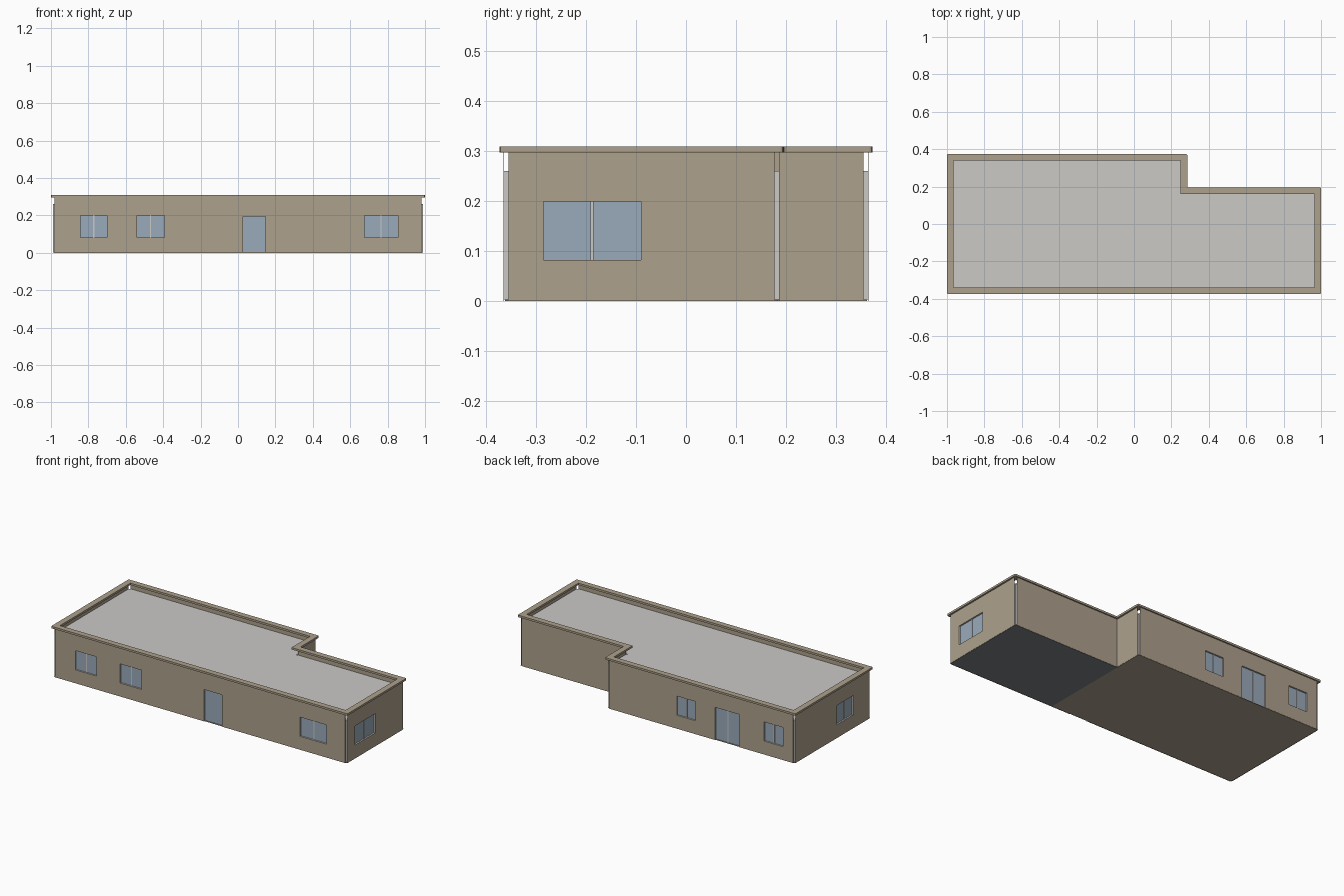
import bpy, bmesh, math

if "Cube" in bpy.data.objects:
    bpy.data.objects.remove(bpy.data.objects["Cube"])


def material(name, r, g, b):
    m = bpy.data.materials.new(name)
    m.diffuse_color = (r, g, b, 1)
    m.use_nodes = True
    m.node_tree.nodes["Principled BSDF"].inputs["Base Color"].default_value = m.diffuse_color
    return m


TAN = material("tan_siding", 0.42, 0.355, 0.265)
GREY = material("pale_grey", 0.60, 0.585, 0.565)
GLASS = material("blue_glass", 0.32, 0.40, 0.49)
DARK = material("slate_floor", 0.21, 0.22, 0.23)

ROOF_Z, WALL_Z, TOP_Z, FLOOR_Z = 0.26, 0.297, 0.309, 0.003

# L-shaped footprint and the outward direction of each corner
FOOT = [(-.99, -.366), (.99, -.366), (.99, .187), (.275, .187), (.275, .366), (-.99, .366)]
OUT = [(-1, -1), (1, -1), (1, 1), (1, 1), (1, 1), (-1, 1)]


def offset(dx, dy):
    return [(x + sx * dx, y + sy * dy) for (x, y), (sx, sy) in zip(FOOT, OUT)]


def finish(bm, name, mat, rot=0):
    bmesh.ops.recalc_face_normals(bm, faces=bm.faces)
    me = bpy.data.meshes.new(name)
    bm.to_mesh(me)
    bm.free()
    me.materials.append(mat)
    ob = bpy.data.objects.new(name, me)
    ob.rotation_euler.z = rot
    bpy.context.collection.objects.link(ob)
    return ob


def slab(name, pts, z0, z1, mat):
    bm = bmesh.new()
    face = bm.faces.new([bm.verts.new((x, y, z0)) for x, y in pts])
    new = bmesh.ops.extrude_face_region(bm, geom=[face], use_keep_orig=True)["geom"]
    verts = [v for v in new if isinstance(v, bmesh.types.BMVert)]
    bmesh.ops.translate(bm, verts=verts, vec=(0, 0, z1 - z0))
    return finish(bm, name, mat)


def plate(name, u0, u1, y0, y1, z0, z1, mat, rot):
    """Box in the wall's local frame, where -y faces outward."""
    bm = bmesh.new()
    bmesh.ops.create_cube(bm, size=1)
    for v in bm.verts:
        v.co = (u1 if v.co.x > 0 else u0, y1 if v.co.y > 0 else y0, z1 if v.co.z > 0 else z0)
    finish(bm, name, mat, rot)


def panel(name, u0, u1, dist, z0, z1, openings, thick, mat, rot):
    """Wall sheet with rectangular openings, thickened inward."""
    us = sorted({u0, u1, *[o[0] for o in openings], *[o[1] for o in openings]})
    zs = sorted({z0, z1, *[o[2] for o in openings if o[2] > z0], *[o[3] for o in openings]})
    bm = bmesh.new()
    grid = {(i, k, s): bm.verts.new((u, -dist + s * thick, z))
            for i, u in enumerate(us) for k, z in enumerate(zs) for s in (0, 1)}

    def solid(i, k):
        if not (0 <= i < len(us) - 1 and 0 <= k < len(zs) - 1):
            return False
        u, z = (us[i] + us[i + 1]) / 2, (zs[k] + zs[k + 1]) / 2
        return not any(a < u < b and c < z < d for a, b, c, d, _ in openings)

    def quad(*keys):
        bm.faces.new([grid[k] for k in keys])

    for i in range(len(us) - 1):
        for k in range(len(zs) - 1):
            if not solid(i, k):
                continue
            for s in (0, 1):
                quad((i, k, s), (i + 1, k, s), (i + 1, k + 1, s), (i, k + 1, s))
            for di in (0, 1):
                if not solid(i + 2 * di - 1, k):
                    quad((i + di, k, 0), (i + di, k + 1, 0), (i + di, k + 1, 1), (i + di, k, 1))
                if not solid(i, k + 2 * di - 1):
                    quad((i, k + di, 0), (i + 1, k + di, 0), (i + 1, k + di, 1), (i, k + di, 1))
    bmesh.ops.delete(bm, geom=[v for v in bm.verts if not v.link_faces], context='VERTS')
    finish(bm, name, mat, rot)


def wall(name, u0, u1, dist, rot_deg, openings):
    """Thin siding over a grey backing, with recessed glazing in each opening."""
    rot = math.radians(rot_deg)
    panel(name + "_siding", u0, u1, dist, 0, WALL_Z, openings, 0.001, TAN, rot)
    panel(name + "_backing", u0, u1, dist - 0.001, FLOOR_Z, ROOF_Z, openings, 0.02, GREY, rot)
    for n, (a, b, c, d, split) in enumerate(openings):
        plate(f"{name}_pane_{n}", a, b, -dist + 0.009, -dist + 0.014, max(c, 0.001), d, GLASS, rot)
        if split:
            m = (a + b) / 2
            plate(f"{name}_mullion_{n}", m - .003, m + .003, -dist + 0.005, -dist + 0.01,
                  max(c, 0.001), d, GREY, rot)


SILL, HEAD = 0.082, 0.199

# Walls: local u runs +x on the front, +y on the right, -x on the back, -y on the left
wall("front_wall", -.98, .98, .366, 0, [
    (-.842, -.70, SILL, HEAD, True), (-.54, -.394, SILL, HEAD, True),
    (.026, .148, 0, .194, False), (.675, .855, SILL, HEAD, True)])
wall("right_wall", -.356, .177, .99, 90, [(-.286, -.09, SILL, HEAD, True)])
wall("wing_back_wall", -.98, -.275, .187, 180, [])
wall("notch_wall", .187, .356, .275, 90, [])
wall("back_wall", -.265, .98, .366, 180, [
    (.194, .321, SILL, HEAD, True), (.452, .618, 0, HEAD, True), (.783, .91, SILL, HEAD, True)])
wall("left_wall", -.356, .356, .99, -90, [(.044, .20, SILL, HEAD, True)])

# Flat roof
slab("roof", offset(-.008, -.008), ROOF_Z - .006, ROOF_Z + .0005, GREY)

# Floors of the main block and of the wing
base = offset(-.003, -.003)
split_x = base[3][0]
slab("main_floor", [base[0], (split_x, base[0][1]), base[4], base[5]], 0, FLOOR_Z, TAN)
slab("wing_floor", [(split_x, base[0][1]), base[1], base[2], base[3]], 0, FLOOR_Z, DARK)

# Coping ring around the parapet, outer corners eased
bm = bmesh.new()
outer, inner = offset(.01, .008), offset(-.026, -.027)
rings = [[bm.verts.new((x, y, z)) for x, y in pts]
         for pts, z in ((outer, WALL_Z), (outer, TOP_Z), (inner, TOP_Z), (inner, WALL_Z))]
for r in range(4):
    lo, hi = rings[r], rings[(r + 1) % 4]
    for i in range(6):
        j = (i + 1) % 6
        bm.faces.new((lo[i], lo[j], hi[j], hi[i]))
corners = [bm.edges.get((rings[0][i], rings[1][i])) for i in range(6)]
bmesh.ops.bevel(bm, geom=corners, offset=0.006, segments=2, profile=0.5, affect='EDGES')
finish(bm, "parapet_coping", TAN)
